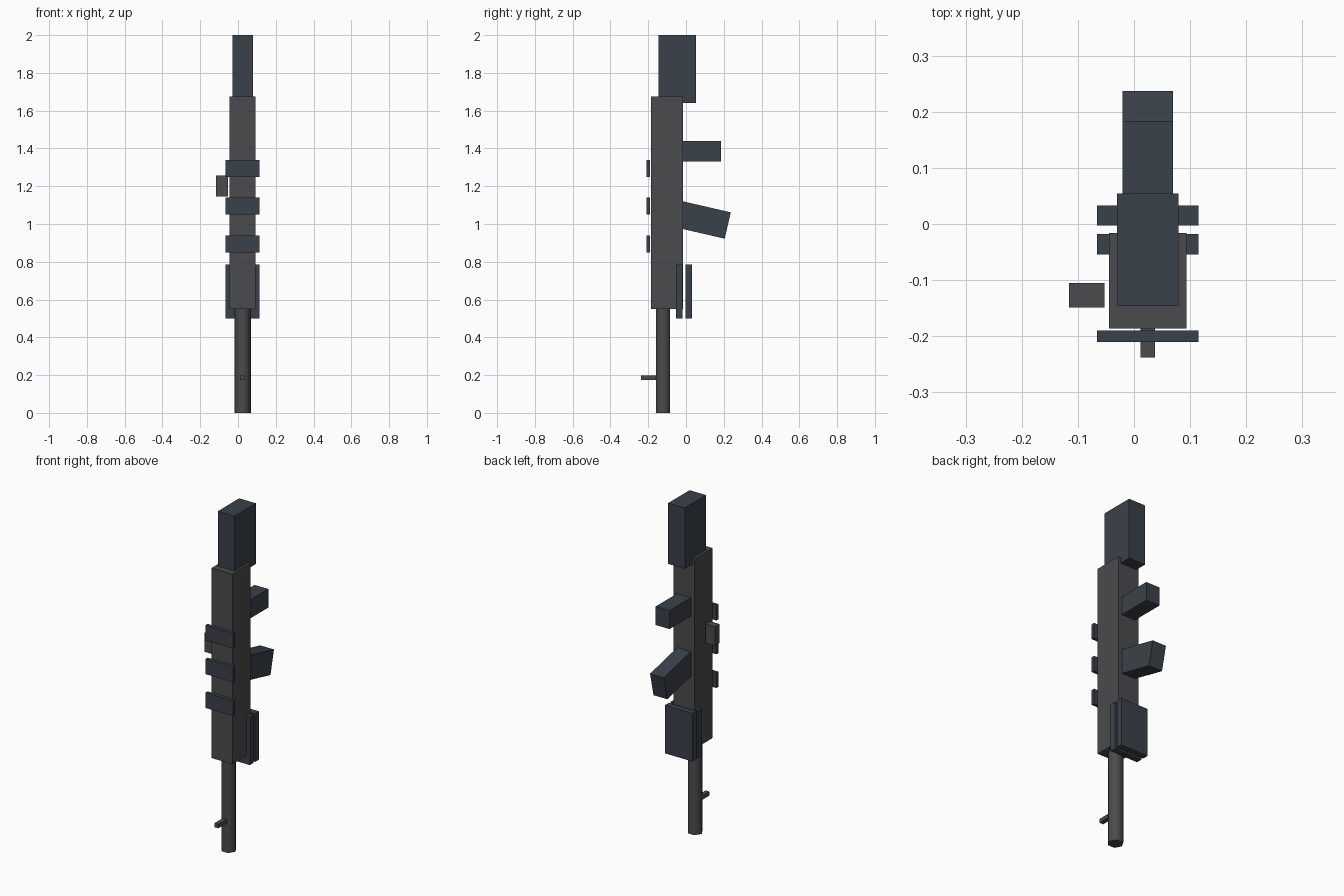
import bpy, bmesh, math
from mathutils import Matrix, Vector

if "Cube" in bpy.data.objects:
    bpy.data.objects.remove(bpy.data.objects["Cube"])

CX = 0.0245  # centre line of the main assembly


def material(name, rgb):
    m = bpy.data.materials.new(name)
    m.diffuse_color = (*rgb, 1)
    m.use_nodes = True
    m.node_tree.nodes["Principled BSDF"].inputs["Base Color"].default_value = m.diffuse_color
    return m


STEEL = material("dark_steel", (0.07, 0.07, 0.075))
POLYMER = material("blue_grey_polymer", (0.042, 0.053, 0.068))


def finish(name, bm, mat):
    mesh = bpy.data.meshes.new(name)
    bm.to_mesh(mesh)
    bm.free()
    mesh.materials.append(mat)
    obj = bpy.data.objects.new(name, mesh)
    bpy.context.collection.objects.link(obj)
    return obj


def box(name, x, y, z, mat, tilt=0):
    """Box from (min, max) ranges, tilted about x through its centre."""
    bm = bmesh.new()
    centre = Vector([(a + b) / 2 for a, b in (x, y, z)])
    size = [b - a for a, b in (x, y, z)]
    m = (Matrix.Translation(centre) @ Matrix.Rotation(tilt, 4, 'X')
         @ Matrix.Diagonal((*size, 1)))
    bmesh.ops.create_cube(bm, size=1, matrix=m)
    return finish(name, bm, mat)


def mid(half):
    return (CX - half, CX + half)


# Receiver and stock
box("receiver", mid(0.069), (-0.186, -0.016), (0.55, 1.675), STEEL)
box("stock", mid(0.0545), (-0.146, 0.054), (1.64, 2.0), POLYMER)

# Grip
box("grip", mid(0.045), (-0.025, 0.184), (1.33, 1.44), POLYMER)

# Tilted magazine, inner end buried in the receiver
tilt, length, height = math.radians(-13), 0.29, 0.143
end = Vector((0, 0.221, 0.992))
c = end - Vector((0, math.cos(tilt), math.sin(tilt))) * length / 2
box("magazine", mid(0.045), (c.y - length / 2, c.y + length / 2),
    (c.z - height / 2, c.z + height / 2), POLYMER, tilt)

# Three rail plates on the front
for i in range(3):
    z = 0.85 + 0.2 * i
    box(f"rail_plate_{i + 1}", mid(0.0905), (-0.21, -0.19), (z, z + 0.09), POLYMER)

# Two handguard panels
for i, y in enumerate((-0.054, -0.003)):
    box(f"handguard_panel_{i + 1}", mid(0.0905), (y, y + 0.036), (0.5, 0.785), POLYMER)

# Side handle
box("side_handle", (-0.116, -0.053), (-0.149, -0.105), (1.146, 1.258), STEEL)

# Six-sided barrel, smooth around, flat at the ends
bm = bmesh.new()
bmesh.ops.create_cone(bm, cap_ends=True, segments=6, radius1=0.043, radius2=0.043,
                      depth=0.56, matrix=Matrix.Translation((CX, -0.121, 0.28))
                      @ Matrix.Rotation(math.radians(90), 4, 'Z'))
# points face left and right
xs = [v.co.x for v in bm.verts]
ys = [v.co.y for v in bm.verts]
if max(xs) - min(xs) < max(ys) - min(ys):
    bmesh.ops.rotate(bm, verts=bm.verts, cent=(CX, -0.121, 0),
                     matrix=Matrix.Rotation(math.radians(90), 3, 'Z'))
barrel = finish("barrel", bm, STEEL)
bpy.context.view_layer.objects.active = barrel
barrel.select_set(True)
bpy.ops.object.shade_smooth_by_angle(angle=math.radians(65))

# Front sight
box("front_sight", mid(0.013), (-0.238, -0.152), (0.175, 0.198), STEEL)
